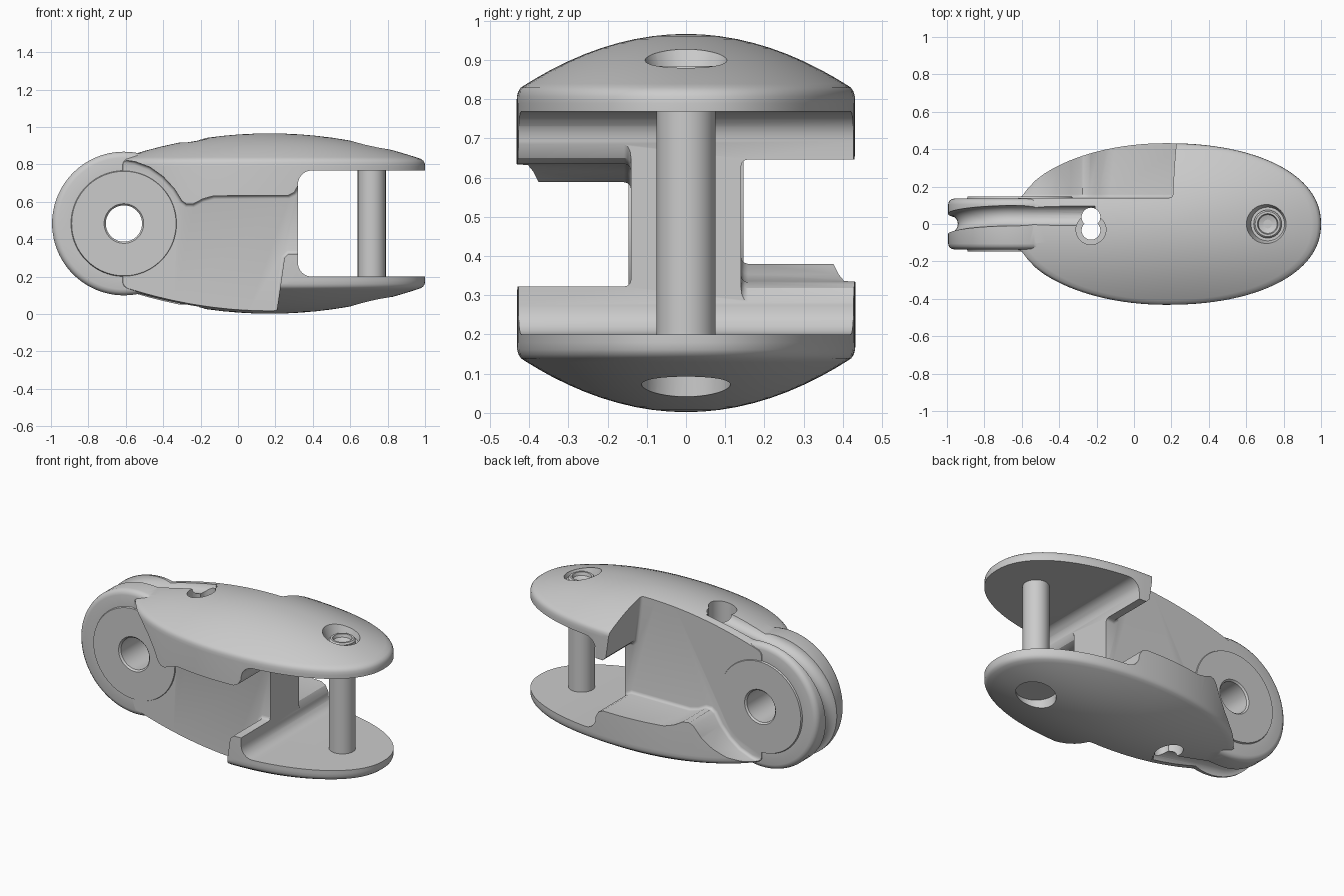
import bpy, bmesh
from math import sin, cos, pi, radians, hypot

if "Cube" in bpy.data.objects:
    bpy.data.objects.remove(bpy.data.objects["Cube"])

ZC = 0.484          # mid height; the body is symmetric under a half turn about x here
DX = -0.61          # disc centre


def finish(name, bm):
    bmesh.ops.recalc_face_normals(bm, faces=bm.faces)
    me = bpy.data.meshes.new(name)
    bm.to_mesh(me)
    bm.free()
    ob = bpy.data.objects.new(name, me)
    bpy.context.collection.objects.link(ob)
    return ob


def skin(name, rings):
    """Closed solid through a list of equal-sized point rings."""
    bm = bmesh.new()
    vs = [[bm.verts.new(p) for p in r] for r in rings]
    n = len(vs[0])
    for a, b in zip(vs, vs[1:]):
        for i in range(n):
            j = (i + 1) % n
            bm.faces.new((a[i], a[j], b[j], b[i]))
    bm.faces.new(vs[0])
    bm.faces.new(vs[-1])
    return finish(name, bm)


def lathe(name, profile, place, n=64):
    """Turn (radius, height) pairs; place maps (u, v, h) to a point."""
    return skin(name, [[place(r * cos(2 * pi * i / n), r * sin(2 * pi * i / n), h)
                        for i in range(n)] for r, h in profile])


def prism(name, pts, y0, y1, bevel=0.0):
    """Extrude an xz outline from y0 to y1, rounding the rim at y0."""
    bm = bmesh.new()
    a = [bm.verts.new((x, y0, z)) for x, z in pts]
    b = [bm.verts.new((x, y1, z)) for x, z in pts]
    n = len(pts)
    cap = bm.faces.new(a)
    bm.faces.new(b[::-1])
    for i in range(n):
        j = (i + 1) % n
        bm.faces.new((a[i], b[i], b[j], a[j]))
    bmesh.ops.recalc_face_normals(bm, faces=bm.faces)
    if bevel:
        bmesh.ops.bevel(bm, geom=list(cap.edges), offset=bevel, segments=3,
                        profile=0.5, affect='EDGES', clamp_overlap=True)
    return finish(name, bm)


def boolean(ob, tool, op='DIFFERENCE'):
    m = ob.modifiers.new("bool", 'BOOLEAN')
    m.operation, m.object, m.solver = op, tool, 'EXACT'
    bpy.context.view_layer.objects.active = ob
    bpy.ops.object.modifier_apply(modifier=m.name)
    bpy.data.objects.remove(tool)


def half_turn(ob):
    """Copy rotated 180 degrees about the long axis."""
    c = ob.copy()
    c.data = ob.data.copy()
    for v in c.data.vertices:
        v.co.y, v.co.z = -v.co.y, 2 * ZC - v.co.z
    bpy.context.collection.objects.link(c)
    return c


# Lens-shaped body: oval outline, domed top and bottom
def oval(u, v, h):
    r = hypot(u, v) or 1
    c, s = u / r, v / r
    e = 0.92 if c > 0 else 1.0
    px = abs(c) ** e * (1 if c > 0 else -1)
    return (0.17 + 0.83 * r * px, 0.432 * r * abs(s) ** e * (1 if s > 0 else -1), ZC + h)


def dome(r):
    return 0.338 + 0.144 * (1 - r * r)


top = [(r, dome(r)) for r in (0.02, 0.1, 0.2, 0.3, 0.4, 0.5, 0.6, 0.7, 0.8, 0.88, 0.94, 0.975)]
top += [(0.99, 0.335), (0.998, 0.323), (1.0, 0.305)]
body = lathe("pulley_body", top + [(r, -h) for r, h in reversed(top)], oval, 112)

# Round end with rounded rim and a thin raised washer face
side = [(0.01, 0.146), (0.279, 0.146), (0.283, 0.136), (0.352, 0.136),
        (0.367, 0.132), (0.379, 0.121), (0.384, 0.105)]
disc = lathe("disc", side + [(r, -h) for r, h in reversed(side)],
             lambda u, v, h: (DX + u, h, ZC + v), 96)

# Side pockets that leave the central web
pocket = prism("pocket", [
    (-1.2, 0.83), (-0.62, 0.825), (-0.55, 0.815), (-0.47, 0.785), (-0.4, 0.735),
    (-0.34, 0.67), (-0.3, 0.605), (-0.275, 0.588), (-0.24, 0.588), (-0.19, 0.615),
    (-0.13, 0.632), (0.27, 0.635), (0.3, 0.65), (0.32, 0.685), (0.5, 0.685),
    (0.5, 0.322), (0.27, 0.322), (0.248, 0.3), (0.205, 0.0), (0.19, -0.1),
    (-1.2, -0.1)], -0.14, -0.8, 0.018)
other = half_turn(pocket)
boolean(body, pocket)
boolean(body, other)

# Open jaw at the pin end, with rounded inner corners
x0, half, f = 0.32, 0.284, 0.075
arc = [radians(90 + 15 * k) for k in range(7)]
jaw = [(x0 + f + f * cos(a), ZC + half - f + f * sin(a)) for a in arc]
jaw += [(x, 2 * ZC - z) for x, z in reversed(jaw)]
boolean(body, prism("jaw", [(1.3, ZC + half)] + jaw + [(1.3, ZC - half)], -0.9, 0.9))

boolean(body, disc, 'UNION')

# Cord groove around the round end, crossing from one side to the other
path = [(-0.21, 0.045, 0.945)]
for k in range(33):
    a = radians(100 + 5 * k)
    path.append((DX + 0.387 * cos(a), 0.045 * sin(a), ZC + 0.387 * sin(a)))
path.append((-0.21, -0.045, 2 * ZC - 0.945))
rings = []
for i, (x, y, z) in enumerate(path):
    p, q = path[max(i - 1, 0)], path[min(i + 1, len(path) - 1)]
    d = hypot(q[0] - p[0], q[2] - p[2])
    nx, nz = -(q[2] - p[2]) / d, (q[0] - p[0]) / d
    rings.append([(x + 0.055 * cos(t) * nx, y + 0.055 * sin(t), z + 0.055 * cos(t) * nz)
                  for t in (2 * pi * k / 24 for k in range(24))])
boolean(body, skin("groove", rings))


# Vertical cord holes and their wider mouths
def bore(r0, z0, r1, z1, x, y):
    return lathe("bore", [(r0, z0), (r1, z1)], lambda u, v, h: (x + u, y + v, h), 40)


for y in (-0.034, 0.037):
    boolean(body, bore(0.05, -0.2, 0.05, 1.2, -0.23, y))
mouth = bore(0.08, 0.78, 0.08, 1.2, -0.23, -0.03)
other = half_turn(mouth)
boolean(body, mouth)
boolean(body, other)

# Axle hole with chamfered mouths
axle = [(0.112, 0.3), (0.107, 0.147), (0.097, 0.136)]
boolean(body, lathe("axle_hole", axle + [(r, -h) for r, h in reversed(axle)],
                    lambda u, v, h: (DX + u, h, ZC + v), 64))

# Recesses for the pin ends
boolean(body, bore(0.09, 0.855, 0.13, 0.975, 0.715, 0))
boolean(body, bore(0.113, -0.1, 0.113, 0.1, 0.715, 0))

# Cross pin with a hollow head
pin = lathe("cross_pin", [(0.01, 0.12), (0.075, 0.12), (0.075, 0.875), (0.067, 0.884),
                          (0.055, 0.884), (0.05, 0.865), (0.01, 0.85)],
            lambda u, v, h: (0.715 + u, v, h), 48)

for ob in (body, pin):
    bpy.ops.object.select_all(action='DESELECT')
    ob.select_set(True)
    bpy.context.view_layer.objects.active = ob
    bpy.ops.object.shade_smooth_by_angle(angle=radians(32))
